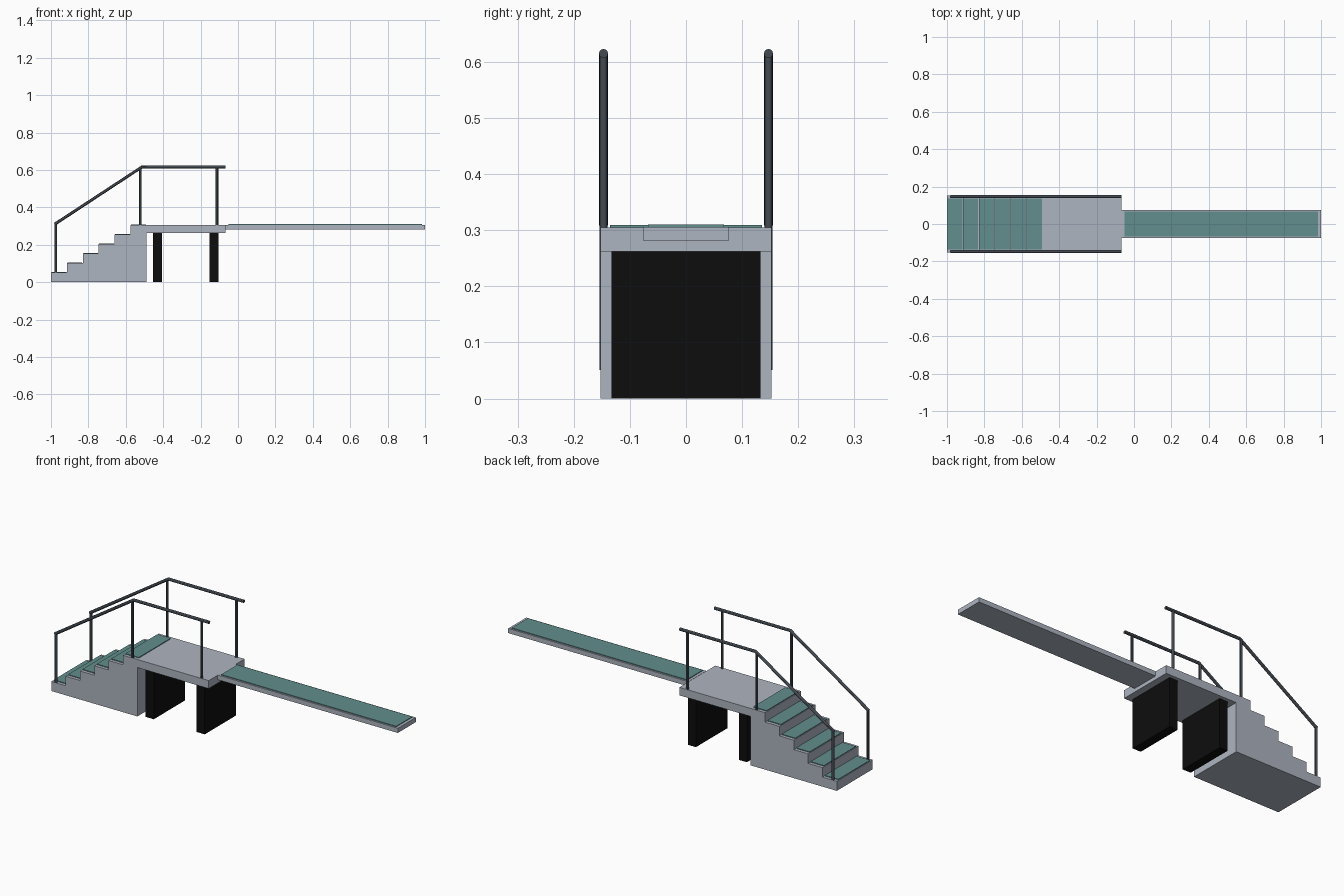
import bpy
from mathutils import Vector

if "Cube" in bpy.data.objects:
    bpy.data.objects.remove(bpy.data.objects["Cube"])


def material(name, rgb):
    m = bpy.data.materials.new(name)
    m.diffuse_color = (*rgb, 1)
    m.use_nodes = True
    m.node_tree.nodes["Principled BSDF"].inputs["Base Color"].default_value = m.diffuse_color
    return m


GREY = material("concrete grey", (0.42, 0.46, 0.53))
TEAL = material("grip teal", (0.12, 0.275, 0.27))
STEEL = material("rail dark grey", (0.055, 0.068, 0.082))
BLACK = material("support black", (0.004, 0.004, 0.004))


def mesh_object(name, verts, faces, mat):
    me = bpy.data.meshes.new(name)
    me.from_pydata(verts, [], faces)
    me.materials.append(mat)
    ob = bpy.data.objects.new(name, me)
    bpy.context.collection.objects.link(ob)
    return ob


def prism(name, profile, half_y, mat):
    """Extrude an anticlockwise (x, z) profile across y."""
    n = len(profile)
    verts = [(x, y, z) for y in (-half_y, half_y) for x, z in profile]
    faces = [list(range(n)), list(range(2 * n - 1, n - 1, -1))]
    faces += [[(i + 1) % n, i, n + i, n + (i + 1) % n] for i in range(n)]
    return mesh_object(name, verts, faces, mat)


def box(name, x0, x1, z0, z1, half_y, mat):
    return prism(name, [(x0, z0), (x1, z0), (x1, z1), (x0, z1)], half_y, mat)


def tube(name, points, radius, mat):
    """Round capped bar swept along points."""
    cu = bpy.data.curves.new(name, 'CURVE')
    cu.dimensions = '3D'
    cu.bevel_depth = radius
    cu.bevel_resolution = 4
    cu.use_fill_caps = True
    sp = cu.splines.new('POLY')
    sp.points.add(len(points) - 1)
    for p, co in zip(sp.points, points):
        p.co = (*co, 1)
    ob = bpy.data.objects.new(name, cu)
    bpy.context.collection.objects.link(ob)
    bpy.ops.object.select_all(action='DESELECT')
    ob.select_set(True)
    bpy.context.view_layer.objects.active = ob
    bpy.ops.object.convert(target='MESH')
    ob = bpy.context.object
    ob.data.materials.clear()
    ob.data.materials.append(mat)
    bpy.ops.object.shade_smooth_by_angle()
    return ob


STEPS, RUN, TOP = 6, 0.085, 0.305
RISE = TOP / STEPS
BACK = -1 + STEPS * RUN

# Solid staircase
profile = [(-1, 0), (BACK, 0)]
for i in reversed(range(STEPS)):
    z = (i + 1) * RISE
    profile += [(-1 + (i + 1) * RUN, z), (-1 + i * RUN, z)]
# drop the duplicate point where each riser meets the tread below
prism("stairs", profile, 0.152, GREY)

# Grip pads on the treads
for i in range(STEPS):
    x, z = -1 + i * RUN, (i + 1) * RISE
    box("tread_pad", x + 0.003, x + RUN - 0.003, z, z + 0.004, 0.135, TEAL)

# Platform and its two supports
box("platform", BACK, -0.067, 0.262, TOP, 0.152, GREY)
for x in (-0.43, -0.128):
    box("support", x - 0.024, x + 0.024, 0, 0.262, 0.133, BLACK)

# Board with its grip pad
box("board", -0.067, 1, 0.281, 0.306, 0.076, GREY)
box("board_pad", -0.052, 0.985, 0.306, 0.31, 0.068, TEAL)

# Handrails and posts on both sides
for side, y in (("front", -0.147), ("back", 0.147)):
    tube(side + "_handrail",
         [(-0.98, y, 0.31), (-0.515, y, 0.615), (-0.067, y, 0.615)], 0.008, STEEL)
    for x, z0, z1 in ((-0.975, RISE, 0.31), (-0.522, TOP, 0.608), (-0.112, TOP, 0.612)):
        tube(side + "_post", [(x, y, z0), (x, y, z1)], 0.007, STEEL)
